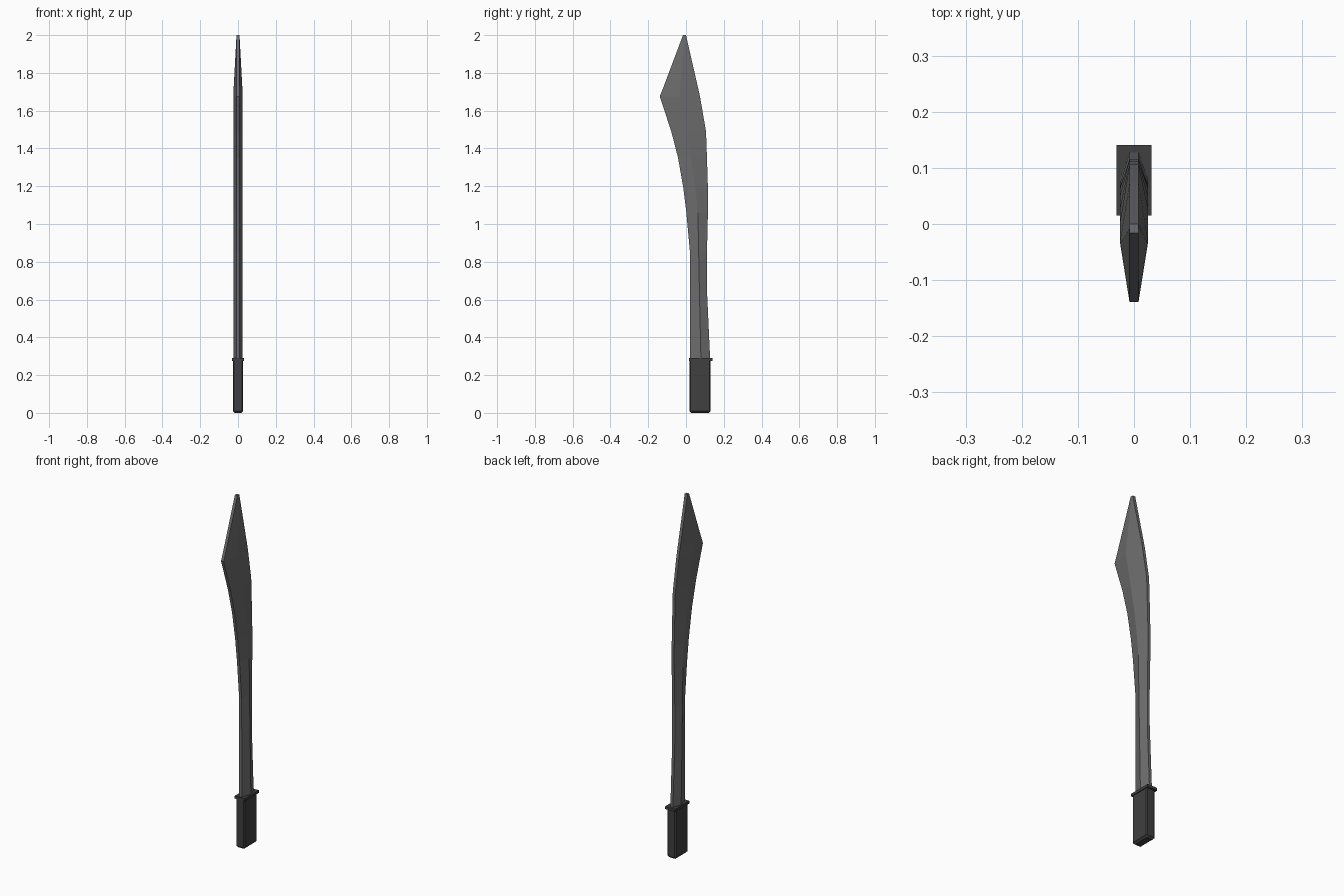
import bpy, bmesh

cube = bpy.data.objects.get("Cube")
if cube:
    bpy.data.objects.remove(cube, do_unlink=True)


def material(name, grey):
    mat = bpy.data.materials.new(name)
    mat.use_nodes = True
    colour = (grey, grey, grey, 1)
    mat.diffuse_color = colour
    bsdf = mat.node_tree.nodes["Principled BSDF"]
    bsdf.inputs["Base Color"].default_value = colour
    bsdf.inputs["Roughness"].default_value = 0.6
    return mat


def finish(name, bm, mat):
    bmesh.ops.recalc_face_normals(bm, faces=bm.faces)
    mesh = bpy.data.meshes.new(name)
    bm.to_mesh(mesh)
    bm.free()
    mesh.materials.append(mat)
    obj = bpy.data.objects.new(name, mesh)
    bpy.context.collection.objects.link(obj)
    return obj


def box(name, x, y0, y1, z0, z1, mat, bevel=0, bottom_bevel=0):
    bm = bmesh.new()
    bmesh.ops.create_cube(bm, size=1)
    for v in bm.verts:
        v.co.x *= 2 * x
        v.co.y = y0 + (v.co.y + 0.5) * (y1 - y0)
        v.co.z = z0 + (v.co.z + 0.5) * (z1 - z0)
    # Chamfer the upright corners, then the lower rim
    if bevel:
        edges = [e for e in bm.edges if abs(e.verts[0].co.z - e.verts[1].co.z) > 0.01]
        bmesh.ops.bevel(bm, geom=edges, offset=bevel, segments=1, affect='EDGES')
    if bottom_bevel:
        edges = [e for e in bm.edges if all(abs(v.co.z - z0) < 1e-4 for v in e.verts)]
        bmesh.ops.bevel(bm, geom=edges, offset=bottom_bevel, segments=1, affect='EDGES')
    return finish(name, bm, mat)


steel = material("grey steel", 0.15)
grip = material("dark grip", 0.05)

# Handle and guard
box("handle", 0.027, 0.018, 0.13, 0, 0.28, grip, 0.006, 0.01)
box("guard", 0.031, 0.015, 0.141, 0.275, 0.29, grip)

# Blade stations: height, cutting edge y, ridge y, spine y, ridge half thickness
stations = [
    (0.28, 0.022, 0.079, 0.128, 0.025),
    (0.65, 0.022, 0.071, 0.111, 0.025),
    (0.85, 0.021, 0.067, 0.111, 0.025),
    (1.06, 0.002, 0.063, 0.116, 0.025),
    (1.19, -0.014, 0.05, 0.116, 0.025),
    (1.35, -0.042, 0.028, 0.111, 0.025),
    (1.49, -0.078, 0.002, 0.106, 0.025),
    (1.675, -0.139, -0.033, 0.074, 0.025),
    (1.72, -0.121, -0.031, 0.064, 0.023),
    (2.0, -0.016, -0.008, 0.0, 0.008),
]
EDGE = 0.008

# Six-sided blade with blunt edges and a ridge on each side
bm = bmesh.new()
rings = []
for z, front, ridge, back, half in stations:
    ring = [(-EDGE, front), (EDGE, front), (half, ridge),
            (EDGE, back), (-EDGE, back), (-half, ridge)]
    rings.append([bm.verts.new((x, y, z)) for x, y in ring])
for low, high in zip(rings, rings[1:]):
    for i in range(6):
        j = (i + 1) % 6
        bm.faces.new((low[i], low[j], high[j], high[i]))
bm.faces.new(rings[0][::-1])
bm.faces.new(rings[-1])
finish("blade", bm, steel)
